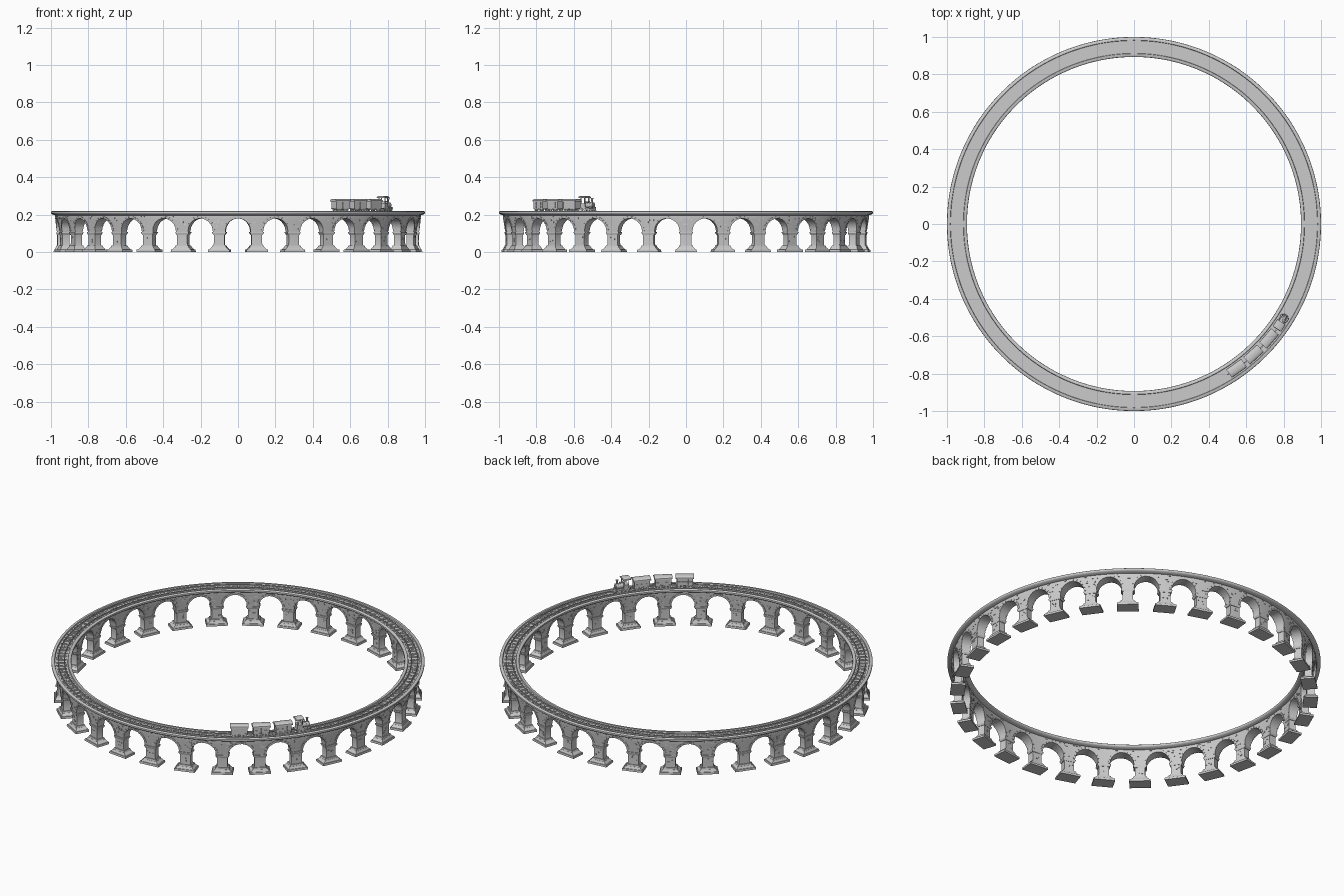
import bpy, bmesh, math, random
from mathutils import Matrix, Vector

if "Cube" in bpy.data.objects:
    bpy.data.objects.remove(bpy.data.objects["Cube"])

random.seed(4)
R, N = 0.9465, 30
BAY = 2 * math.pi / N
HALF = R * BAY / 2
RAD, SPRING = 0.0655, 0.112


def polar(a, r, z):
    return Vector((r * math.cos(a), r * math.sin(a), z))


def finish(bm, name, smooth=None):
    bmesh.ops.remove_doubles(bm, verts=bm.verts, dist=1e-6)
    bmesh.ops.recalc_face_normals(bm, faces=bm.faces)
    me = bpy.data.meshes.new(name)
    bm.to_mesh(me)
    bm.free()
    ob = bpy.data.objects.new(name, me)
    bpy.context.collection.objects.link(ob)
    if smooth:
        bpy.context.view_layer.objects.active = ob
        ob.select_set(True)
        bpy.ops.object.shade_smooth_by_angle(angle=math.radians(smooth))
        ob.select_set(False)
    return ob


def hexa(bm, lower, upper):
    lo = [bm.verts.new(p) for p in lower]
    up = [bm.verts.new(p) for p in upper]
    bm.faces.new(lo[::-1])
    bm.faces.new(up)
    for i in range(4):
        j = (i + 1) % 4
        bm.faces.new((lo[i], lo[j], up[j], up[i]))


def curved_block(bm, a, w0, w1, r0, r1, z0, z1):
    # block in ring coordinates: w = arc offset from angle a
    q = [(w0, r0), (w1, r0), (w1, r1), (w0, r1)]
    hexa(bm, [polar(a + w / R, r, z0) for w, r in q], [polar(a + w / R, r, z1) for w, r in q])


def frustum(bm, a, w0, d0, z0, w1, d1, z1):
    m = Matrix.Rotation(a, 4, 'Z')
    def ring(w, d, z):
        return [m @ Vector((R + x * d, y * w, z)) for x, y in ((-1, -1), (1, -1), (1, 1), (-1, 1))]
    hexa(bm, ring(w0, d0, z0), ring(w1, d1, z1))


def revolve(name, prof, seg=240, smooth=35):
    bm = bmesh.new()
    rings = [[bm.verts.new(polar(2 * math.pi * k / seg, r, z)) for r, z in prof] for k in range(seg)]
    n = len(prof)
    for k in range(seg):
        a, b = rings[k], rings[(k + 1) % seg]
        for i in range(n):
            j = (i + 1) % n
            bm.faces.new((a[i], b[i], b[j], a[j]))
    return finish(bm, name, smooth)


def depth(z):
    return 0.020 + 0.011 * max(0, min(1, (z - 0.10) / 0.09))


# arcaded wall: rows of (half width from pier centre, height)
rows = [(0.033, 0.022), (0.028, 0.045), (0.028, 0.092)]
for i in range(13):
    t = i / 12 * math.pi / 2
    rows.append((HALF - RAD * math.cos(t), SPRING + 0.067 * math.sin(t)))
rows.append((HALF, 0.202))
bm = bmesh.new()
C = 4
for k in range(N):
    for s in (-1, 1):
        grid = [[[bm.verts.new(polar(k * BAY + s * w * c / C / R, R + side * depth(z), z))
                  for c in range(C + 1)] for w, z in rows] for side in (-1, 1)]
        for g in grid:
            for i in range(len(rows) - 1):
                for c in range(C):
                    bm.faces.new((g[i][c], g[i][c + 1], g[i + 1][c + 1], g[i + 1][c]))
        f, b = grid
        for i in range(len(rows) - 2):
            bm.faces.new((f[i][C], f[i + 1][C], b[i + 1][C], b[i][C]))
finish(bm, "arcade_wall", 30)

# pier bases and capitals
bm = bmesh.new()
for k in range(N):
    a = k * BAY
    frustum(bm, a, 0.058, 0.039, 0, 0.057, 0.038, 0.012)
    frustum(bm, a, 0.052, 0.034, 0.012, 0.040, 0.028, 0.025)
    frustum(bm, a, 0.039, 0.027, 0.025, 0.036, 0.025, 0.034)
finish(bm, "pier_bases")
bm = bmesh.new()
for k in range(N):
    frustum(bm, k * BAY, 0.031, 0.022, 0.092, 0.037, 0.025, 0.102)
    frustum(bm, k * BAY, 0.037, 0.025, 0.102, 0.037, 0.025, 0.107)
finish(bm, "pier_capitals")

# raised arch stones on both faces
bm = bmesh.new()
for k in range(N):
    a = (k + 0.5) * BAY
    for side in (-1, 1):
        for i in range(11):
            t0, t1 = (math.pi * (i + e) / 11 for e in (0.05, 0.95))
            def face(off):
                pts = []
                for t, q in ((t0, 0), (t1, 0), (t1, 1), (t0, 1)):
                    h = 0.012 * q
                    w = (RAD + h) * math.cos(t)
                    z = SPRING + (0.067 + h) * math.sin(t)
                    pts.append(polar(a + w / R, R + side * (depth(z) + off), z))
                return pts
            hexa(bm, face(-0.004), face(0.002))
finish(bm, "arch_stones")

# scattered raised stones on the wall and piers
bm = bmesh.new()
for k in range(N):
    for side in (-1, 1):
        for n in range(14):
            z = 0.122 + 0.011 * random.randrange(7) if n < 11 else random.uniform(0.05, 0.08)
            w = random.uniform(-0.07, 0.07) if n < 11 else random.uniform(-0.018, 0.018)
            l = random.uniform(0.004, 0.008)
            if z > 0.1 and math.hypot(HALF - abs(w) - l, z - SPRING) < RAD + 0.013:
                continue
            d = R + side * depth(z + 0.003)
            curved_block(bm, k * BAY, w - l, w + l, d - side * 0.004, d + side * 0.002, z, z + 0.007)
finish(bm, "wall_stones")

# deck with rounded kerbs
half = [(0.030, 0.196), (0.040, 0.199), (0.048, 0.202), (0.0525, 0.206), (0.0535, 0.210),
        (0.0525, 0.215), (0.048, 0.218), (0.036, 0.218), (0.034, 0.211)]
revolve("deck", [(R + d, z) for d, z in half] + [(R - d, z) for d, z in reversed(half)])

# rails and sleepers
for nm, d in (("inner_rail", -0.017), ("outer_rail", 0.017)):
    revolve(nm, [(R + d - 0.002, 0.210), (R + d + 0.002, 0.210),
                 (R + d + 0.002, 0.219), (R + d - 0.002, 0.219)])
bm = bmesh.new()
for k in range(150):
    curved_block(bm, k * math.tau / 150, -0.006, 0.006, R - 0.026, R + 0.026, 0.209, 0.2145)
finish(bm, "sleepers")

# ballast stones between the sleepers
bm = bmesh.new()
for n in range(900):
    a, r = random.uniform(0, math.tau), R + random.uniform(-0.029, 0.029)
    l, h = random.uniform(0.003, 0.007), random.uniform(0.002, 0.004)
    curved_block(bm, a, -l, l, r - h, r + h, 0.209, random.uniform(0.2125, 0.214))
finish(bm, "ballast")


# train parts: local x forward along the track, z up from the rail top
def frame(deg):
    a = math.radians(deg)
    return Matrix.Translation(polar(a, R, 0.219)) @ Matrix.Rotation(a + math.pi / 2, 4, 'Z')


def box(bm, m, x0, x1, y0, y1, z0, z1):
    q = [(x0, y0), (x1, y0), (x1, y1), (x0, y1)]
    hexa(bm, [m @ Vector((*p, z0)) for p in q], [m @ Vector((*p, z1)) for p in q])


def cyl(bm, m, c, r0, r1, h, axis='Z', seg=20):
    rot = {'Z': Matrix(), 'X': Matrix.Rotation(math.pi / 2, 4, 'Y'),
           'Y': Matrix.Rotation(math.pi / 2, 4, 'X')}[axis]
    bmesh.ops.create_cone(bm, cap_ends=True, segments=seg, radius1=r0, radius2=r1, depth=h,
                          matrix=m @ Matrix.Translation(c) @ rot)


def arched_roof(bm, m, x0, x1, w, z, rise):
    prof = [(w * math.cos(t), z + 0.003 + rise * math.sin(t)) for t in
            (math.pi * i / 10 for i in range(11))] + [(-w, z), (w, z)]
    e = [[bm.verts.new(m @ Vector((x, y, h))) for y, h in prof] for x in (x0, x1)]
    bm.faces.new(e[0])
    bm.faces.new(e[1][::-1])
    for i in range(len(prof)):
        j = (i + 1) % len(prof)
        bm.faces.new((e[0][i], e[0][j], e[1][j], e[1][i]))


def wheels(bm, m, xs, r):
    for x in xs:
        for s in (-1, 1):
            cyl(bm, m, (x, s * 0.018, r), r, r, 0.004, 'Y')
            cyl(bm, m, (x, s * 0.021, r), r * 0.35, r * 0.35, 0.003, 'Y', 10)
        cyl(bm, m, (x, 0, r), 0.0015, 0.0015, 0.036, 'Y', 8)


# three carriages
for i, deg in enumerate((-54.6, -47.5, -40.3)):
    m, bm = frame(deg), bmesh.new()
    box(bm, m, -0.046, 0.046, -0.021, 0.021, 0.010, 0.014)
    box(bm, m, -0.042, 0.042, -0.022, 0.022, 0.014, 0.052)
    box(bm, m, -0.060, 0.060, -0.003, 0.003, 0.010, 0.013)
    for s in (-1, 1):
        y0, y1 = sorted((s * 0.020, s * 0.0238))
        for z in (0.014, 0.030, 0.048):
            box(bm, m, -0.043, 0.043, y0, y1, z, z + 0.003)
        for x in (-0.041, -0.0205, 0, 0.0205, 0.041):
            box(bm, m, x - 0.002, x + 0.002, y0, y1, 0.014, 0.051)
    arched_roof(bm, m, -0.049, 0.049, 0.027, 0.051, 0.011)
    wheels(bm, m, (-0.031, -0.014, 0.014, 0.031), 0.0075)
    finish(bm, f"carriage_{i + 1}", 30)

# locomotive
m, bm = frame(-33.6), bmesh.new()
box(bm, m, -0.046, 0.040, -0.019, 0.019, 0.011, 0.016)
box(bm, m, -0.036, -0.006, -0.021, 0.021, 0.014, 0.040)
for x in (-0.034, -0.008):
    for y in (-0.019, 0.019):
        box(bm, m, x - 0.002, x + 0.002, y - 0.002, y + 0.002, 0.040, 0.070)
box(bm, m, -0.009, -0.006, -0.020, 0.020, 0.040, 0.052)
arched_roof(bm, m, -0.044, 0.000, 0.027, 0.069, 0.009)
wheels(bm, m, (-0.026, -0.005), 0.011)
wheels(bm, m, (0.015, 0.030), 0.0075)
cyl(bm, m, (0.014, 0, 0.031), 0.0145, 0.0145, 0.042, 'X', 24)
for x in (0.004, 0.018, 0.034):
    cyl(bm, m, (x, 0, 0.031), 0.0155, 0.0155, 0.003, 'X', 24)
cyl(bm, m, (0.037, 0, 0.031), 0.010, 0.010, 0.004, 'X')
cyl(bm, m, (0.026, 0, 0.052), 0.004, 0.005, 0.022)
cyl(bm, m, (0.026, 0, 0.065), 0.0055, 0.008, 0.007)
cyl(bm, m, (0.009, 0, 0.047), 0.005, 0.004, 0.012)
for s in (-1, 1):
    cyl(bm, m, (0.028, s * 0.019, 0.016), 0.005, 0.005, 0.016, 'X', 14)
# sloping front guard
lo = [(0.038, -0.018), (0.046, -0.012), (0.046, 0.012), (0.038, 0.018)]
up = [(0.036, -0.018), (0.040, -0.010), (0.040, 0.010), (0.036, 0.018)]
hexa(bm, [m @ Vector((*p, 0.002)) for p in lo], [m @ Vector((*p, 0.016)) for p in up])
finish(bm, "locomotive", 30)
